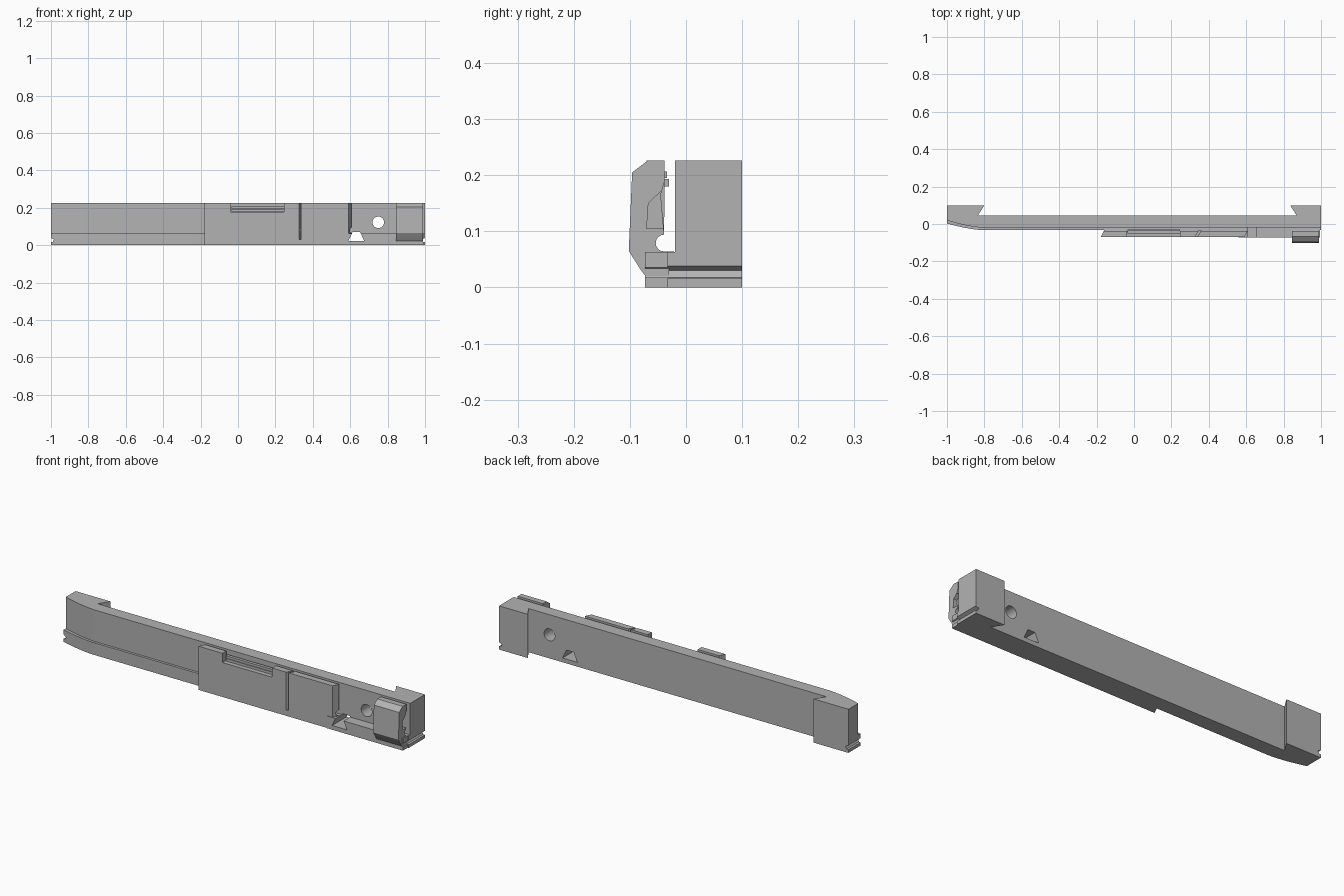
import bpy, bmesh, math

cube = bpy.data.objects.get("Cube")
if cube:
    bpy.data.objects.remove(cube)

GREY = (0.45, 0.45, 0.45, 1)
grey = bpy.data.materials.new("grey plastic")
grey.use_nodes = True
grey.diffuse_color = GREY
grey.node_tree.nodes["Principled BSDF"].inputs["Base Color"].default_value = GREY
H = 0.226
FRONT = -0.07


def prism(name, outline, axis, lo, hi, slant=0):
    """Extrude an outline along an axis; slant shears x with depth."""
    place = {"x": lambda a, b, t: (t, a, b),
             "y": lambda a, b, t: (a, t, b),
             "z": lambda a, b, t: (a, b, t)}[axis]
    bm = bmesh.new()
    rings = []
    for t in (lo, hi):
        ring = []
        for a, b in outline:
            x, y, z = place(a, b, t)
            ring.append(bm.verts.new((x + slant * (y - FRONT), y, z)))
        rings.append(ring)
        bm.faces.new(ring)
    n = len(outline)
    for i in range(n):
        j = (i + 1) % n
        bm.faces.new((rings[0][i], rings[0][j], rings[1][j], rings[1][i]))
    bmesh.ops.recalc_face_normals(bm, faces=bm.faces)
    mesh = bpy.data.meshes.new(name)
    bm.to_mesh(mesh)
    bm.free()
    mesh.materials.append(grey)
    obj = bpy.data.objects.new(name, mesh)
    bpy.context.scene.collection.objects.link(obj)
    return obj


def rect(a0, a1, b0, b1):
    return [(a0, b0), (a1, b0), (a1, b1), (a0, b1)]


def combine(target, tool, operation="DIFFERENCE"):
    """Apply a boolean and discard its tool."""
    mod = target.modifiers.new("join or cut", "BOOLEAN")
    mod.operation = operation
    mod.solver = "EXACT"
    mod.object = tool
    bpy.context.view_layer.objects.active = target
    bpy.ops.object.modifier_apply(modifier=mod.name)
    bpy.data.objects.remove(tool)


def curved_front(end, straight):
    """Front edge that sweeps back toward the right-hand tip."""
    return [(-0.8 - 0.2 * i / 8, straight + (end - straight) * (i / 8) ** 1.6)
            for i in range(9)]


# Backbone with undercut end blocks
body = prism("main_body", curved_front(0.02, -0.02) + [
    (-1, 0.1), (-0.8, 0.1), (-0.835, 0.045), (0.87, 0.045),
    (0.835, 0.1), (1, 0.1), (1, -0.02)], "z", 0, H)

# Low front ledge
ledge = prism("front_ledge", curved_front(0.003, -0.033) + [
    (-1, 0.04), (1, 0.04), (1, -0.033)], "z", 0, 0.063)
combine(body, ledge, "UNION")

# Raised front plate, held off the body by a rounded channel
arc = [(-0.039 + 0.015 * math.cos(a), 0.079 + 0.015 * math.sin(a))
       for a in [math.radians(90 + 22.5 * i) for i in range(9)]]
plate = prism("front_plate", [(0, 0), (FRONT, 0), (FRONT, H), (-0.038, H)]
              + arc + [(0, 0.063)], "x", -0.178, 0.59, 0.5)
combine(plate, prism("notch", rect(-0.04, 0.245, 0.178, 0.25), "y", -0.1, -0.03))
combine(plate, prism("slit", rect(0.325, 0.338, 0.03, 0.25), "y", -0.1, -0.036, 0.6))
combine(body, plate, "UNION")

# Lower rail toward the left-hand end
rail = prism("lower_rail", [(0, 0), (-0.073, 0), (-0.073, 0.063), (0, 0.063)],
             "x", 0.56, 0.995)
combine(body, rail, "UNION")

# Round and wedge-shaped openings
hole = [(0.75 + 0.031 * math.cos(i * math.pi / 16),
         0.122 + 0.031 * math.sin(i * math.pi / 16)) for i in range(32)]
combine(body, prism("round_hole", hole, "y", -0.2, 0.2))
combine(body, prism("wedge_hole", [(0.59, 0.022), (0.675, 0.022),
                                   (0.653, 0.069), (0.612, 0.069)], "y", -0.2, 0.2))

# Grooves across both end faces
for side in (-1, 1):
    groove = prism("end_groove", [(side * 1.02, 0.048), (side * 0.983, 0.03),
                                  (side * 0.99, 0.018), (side * 1.02, 0.014)],
                   "y", -0.2, 0.2)
    combine(body, groove)

# Ribbed strip in the plate notch
for z0, z1, back in ((0.18, 0.193, -0.03), (0.195, 0.207, -0.034)):
    prism("notch_strip", rect(-0.05, back, z0, z1), "x", -0.035, 0.245)

# Chamfered end catch with a pocket in its outer side
catch = prism("end_catch", [(-0.072, 0.02), (-0.08, 0.03), (-0.102, 0.065),
                            (-0.096, 0.205), (-0.068, H), (-0.038, H),
                            (-0.038, 0.19), (-0.045, 0.165)]
              + arc + [(-0.03, 0.063), (-0.03, 0.02)], "x", 0.845, 0.99)
combine(catch, prism("pocket", [(-0.07, 0.105), (-0.03, 0.105), (-0.03, 0.172),
                                (-0.046, 0.17), (-0.067, 0.15)], "x", 0.97, 1.05))

# Smooth the rounded surfaces, keep corners crisp
bpy.ops.object.select_all(action="DESELECT")
for obj in (body, catch):
    obj.select_set(True)
bpy.context.view_layer.objects.active = body
bpy.ops.object.shade_smooth_by_angle(angle=math.radians(25))
